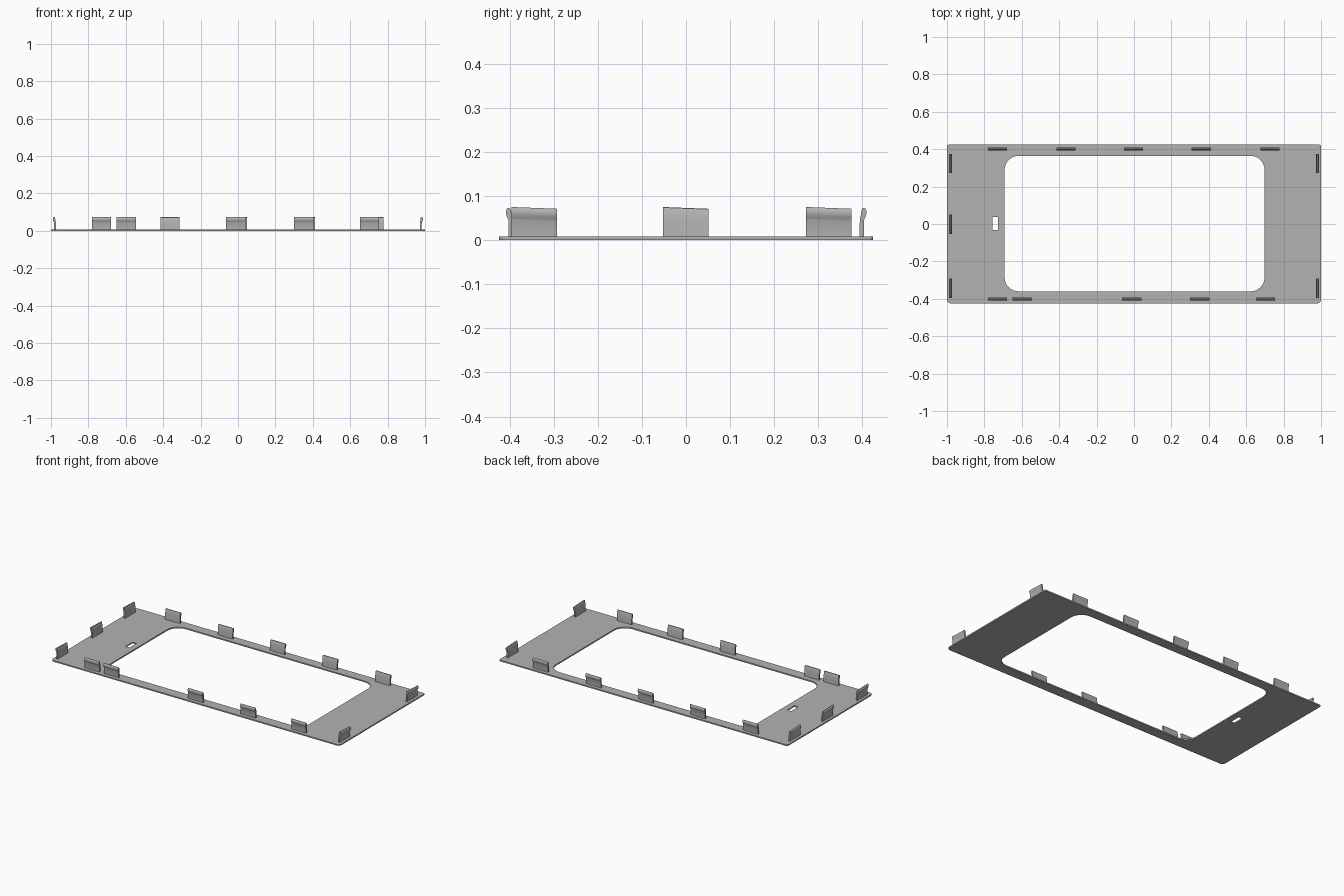
import bpy, bmesh, math
from mathutils import Vector, Matrix

cube = bpy.data.objects.get("Cube")
if cube:
    bpy.data.objects.remove(cube, do_unlink=True)

# One grey plastic for everything
grey = bpy.data.materials.new("grey plastic")
grey.use_nodes = True
colour = (0.45, 0.45, 0.45, 1)
grey.diffuse_color = colour
grey.node_tree.nodes["Principled BSDF"].inputs["Base Color"].default_value = colour

THICK = 0.008
WIDTH = 0.103


def finish(name, bm):
    bmesh.ops.recalc_face_normals(bm, faces=bm.faces)
    mesh = bpy.data.meshes.new(name)
    bm.to_mesh(mesh)
    bm.free()
    mesh.materials.append(grey)
    obj = bpy.data.objects.new(name, mesh)
    bpy.context.collection.objects.link(obj)
    return obj


def smooth(obj):
    bpy.ops.object.select_all(action="DESELECT")
    obj.select_set(True)
    bpy.context.view_layer.objects.active = obj
    bpy.ops.object.shade_smooth_by_angle(angle=math.radians(35))


def rounded_loop(bm, x0, x1, y0, y1, r_front, r_back, steps=8):
    """Closed edge loop of a rectangle with rounded corners."""
    corners = [(x1 - r_back, y1 - r_back, r_back), (x0 + r_back, y1 - r_back, r_back),
               (x0 + r_front, y0 + r_front, r_front), (x1 - r_front, y0 + r_front, r_front)]
    verts = []
    for i, (cx, cy, r) in enumerate(corners):
        for k in range(steps + 1 if r else 1):
            a = math.pi / 2 * (i + k / steps)
            verts.append(bm.verts.new((cx + r * math.cos(a), cy + r * math.sin(a), 0)))
    return [bm.edges.new((v, verts[i - 1])) for i, v in enumerate(verts)]


# Flat frame with a rounded window and a small slot
bm = bmesh.new()
edges = rounded_loop(bm, -1, 1, -0.424, 0.424, 0.02, 0.01)
edges += rounded_loop(bm, -0.692, 0.698, -0.36, 0.364, 0.075, 0.075)
edges += rounded_loop(bm, -0.756, -0.728, -0.033, 0.037, 0, 0)
bmesh.ops.triangle_fill(bm, edges=edges, use_beauty=True, use_dissolve=False)
ext = bmesh.ops.extrude_face_region(bm, geom=bm.faces[:])
top = [g for g in ext["geom"] if isinstance(g, bmesh.types.BMVert)]
bmesh.ops.translate(bm, verts=top, vec=(0, 0, THICK))
smooth(finish("frame_plate", bm))

# Snap clip cross-section: (outward offset, height), bulging out near the top
CLIP = [(-0.005, 0.004), (0.005, 0.004), (0.005, 0.044), (0.007, 0.049),
        (0.010, 0.055), (0.011, 0.060), (0.011, 0.066), (0.009, 0.071),
        (0.006, 0.073), (0.002, 0.072), (0.000, 0.068), (-0.002, 0.055),
        (-0.004, 0.044)]


def clip(name, x, y, angle, drop=0.0):
    """Clip centred at x, y whose bulge faces the given direction."""
    bm = bmesh.new()
    face = bm.faces.new([bm.verts.new((o, -WIDTH / 2, z)) for o, z in CLIP])
    ext = bmesh.ops.extrude_face_region(bm, geom=[face])
    end = [g for g in ext["geom"] if isinstance(g, bmesh.types.BMVert)]
    bmesh.ops.translate(bm, verts=end, vec=(0, WIDTH, 0))
    bm.transform(Matrix.Translation((x, y, 0)) @ Matrix.Rotation(angle, 4, "Z"))
    # Top edge sinks slightly toward the back
    for v in bm.verts:
        v.co.z -= drop * (v.co.y - y) / WIDTH * v.co.z / 0.073
    smooth(finish(name, bm))


for i, x in enumerate((-0.73, -0.364, -0.003, 0.360, 0.727)):
    clip(f"back_clip_{i + 1}", x, 0.398, math.pi / 2)
for i, x in enumerate((-0.73, -0.597, -0.012, 0.352, 0.703)):
    clip(f"front_clip_{i + 1}", x, -0.397, -math.pi / 2)
for i, y in enumerate((-0.344, -0.001, 0.324)):
    clip(f"right_clip_{i + 1}", -0.978, y, math.pi, 0.004)
for i, y in enumerate((-0.344, 0.324)):
    clip(f"left_clip_{i + 1}", 0.977, y, 0, 0.004)
